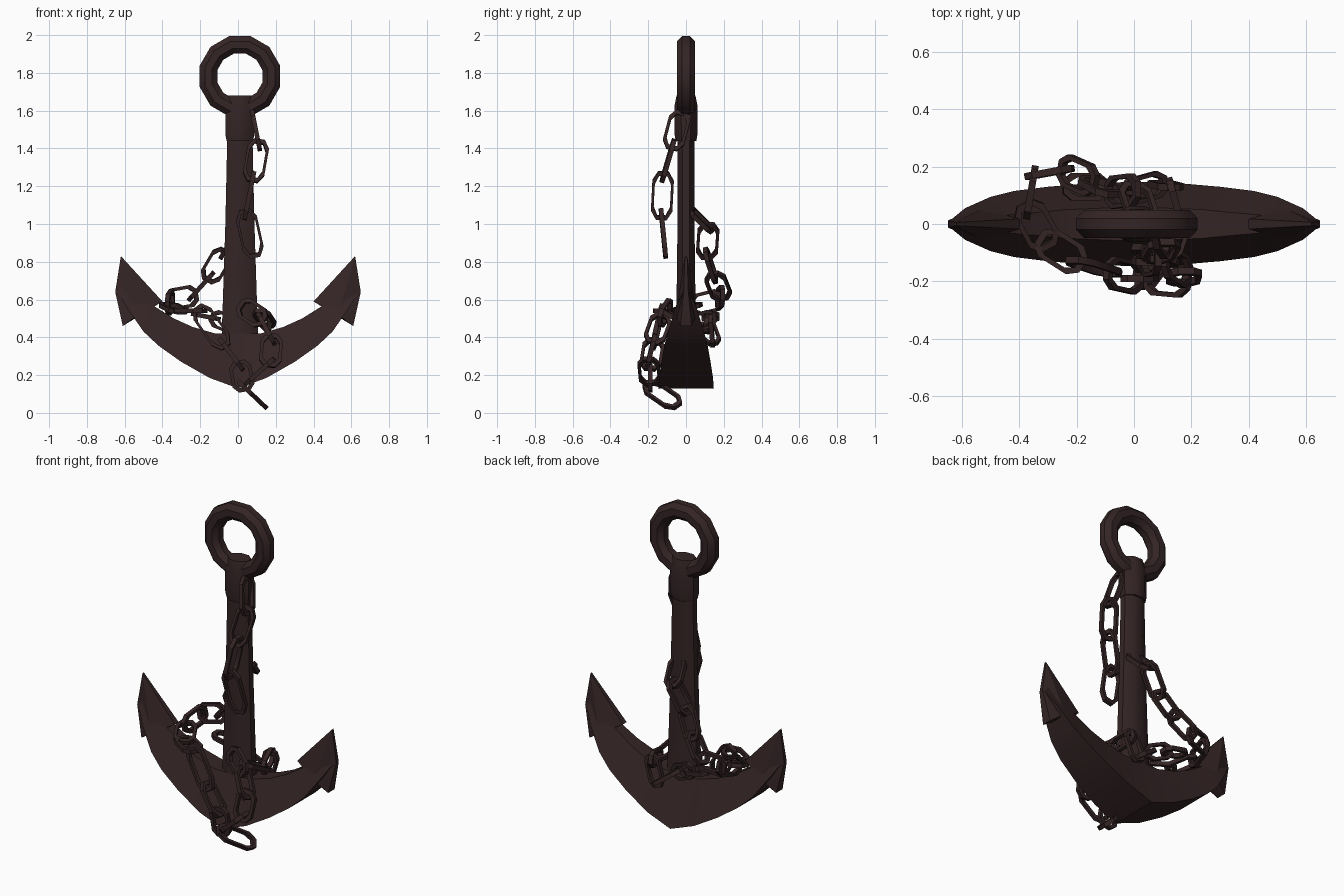
import bpy, bmesh, math
from mathutils import Vector

cube = bpy.data.objects.get("Cube")
if cube:
    bpy.data.objects.remove(cube, do_unlink=True)

iron = bpy.data.materials.new("dark_brown_iron")
iron.use_nodes = True
COLOUR = (0.035, 0.018, 0.019, 1)
iron.diffuse_color = COLOUR
iron.node_tree.nodes["Principled BSDF"].inputs["Base Color"].default_value = COLOUR


def finish(name, bm, angle=40):
    bmesh.ops.recalc_face_normals(bm, faces=bm.faces[:])
    mesh = bpy.data.meshes.new(name)
    bm.to_mesh(mesh)
    bm.free()
    mesh.materials.append(iron)
    obj = bpy.data.objects.new(name, mesh)
    bpy.context.collection.objects.link(obj)
    bpy.ops.object.select_all(action='DESELECT')
    obj.select_set(True)
    bpy.context.view_layer.objects.active = obj
    bpy.ops.object.shade_smooth_by_angle(angle=math.radians(angle))
    return obj


def loft(bm, rings, cyclic=False):
    """Skin a list of point rings, capping the ends unless cyclic."""
    rows = [[bm.verts.new(p) for p in ring] for ring in rings]
    pairs = list(zip(rows, rows[1:]))
    if cyclic:
        pairs.append((rows[-1], rows[0]))
    else:
        bm.faces.new(rows[0])
        bm.faces.new(rows[-1])
    for a, b in pairs:
        for i in range(len(a)):
            j = (i + 1) % len(a)
            bm.faces.new((a[i], a[j], b[j], b[i]))


def tube_loop(bm, path, centre, normal, radius, sides):
    """Sweep a round section around a flat closed path."""
    rings = []
    for p in path:
        out = (p - centre).normalized()
        angles = [math.tau * (k + 0.5) / sides for k in range(sides)]
        rings.append([p + radius * (out * math.cos(a) + normal * math.sin(a))
                      for a in angles])
    loft(bm, rings, cyclic=True)


def column(name, stations, sides=8):
    """Faceted post from (z, half width, half depth) stations."""
    bm = bmesh.new()
    grow = 1 / math.cos(math.pi / sides)
    angles = [math.tau * (k + 0.5) / sides for k in range(sides)]
    loft(bm, [[(0.01 + w * grow * math.cos(a), d * grow * math.sin(a), z)
               for a in angles] for z, w, d in stations])
    return finish(name, bm)


# Shank and the collar under the ring
column("shank", [(0.3, 0.1, 0.065), (0.6, 0.09, 0.05), (1.0, 0.077, 0.045),
                 (1.5, 0.066, 0.045)])
column("collar", [(1.44, 0.07, 0.055), (1.47, 0.076, 0.06),
                  (1.62, 0.076, 0.062), (1.68, 0.062, 0.05)])

# Ring at the top
bm = bmesh.new()
hub = Vector((0.01, 0, 1.782))
path = [hub + 0.172 * Vector((math.cos(a), 0, math.sin(a)))
        for a in (math.tau * (k + 0.5) / 12 for k in range(12))]
tube_loop(bm, path, hub, Vector((0, 1, 0)), 0.052, 8)
finish("ring", bm)

# Curved arms: outer x, z, half width, then inner x, z, half width
half = [(0, 0.13, 0.147, 0, 0.42, 0.06),
        (0.15, 0.185, 0.143, 0.12, 0.42, 0.055),
        (0.3, 0.27, 0.13, 0.24, 0.455, 0.05),
        (0.42, 0.355, 0.115, 0.34, 0.5, 0.04),
        (0.5, 0.43, 0.095, 0.46, 0.575, 0.03),
        (0.59, 0.56, 0.055, 0.54, 0.64, 0.02),
        (0.645, 0.65, 0.01, 0.62, 0.7, 0.01)]
arms = [(-a, b, c, -d, e, f) for a, b, c, d, e, f in reversed(half[1:])] + half
bm = bmesh.new()
loft(bm, [[(xo, -wo, zo), (xo, wo, zo), (xi, wi, zi), (xi, -wi, zi)]
          for xo, zo, wo, xi, zi, wi in arms])
finish("arms", bm)

# Arrow shaped flukes
for side, label in ((1, "left"), (-1, "right")):
    bm = bmesh.new()
    for x, w, z in ((0.62, 0.006, 0.83), (0.65, 0.012, 0.64), (0.61, 0.03, 0.46),
                    (0.4, 0.018, 0.59), (0.53, 0.055, 0.52)):
        for s in (1, -1):
            bm.verts.new((side * x, s * w, z))
    bmesh.ops.convex_hull(bm, input=bm.verts[:])
    finish(label + "_fluke", bm, 25)


def chain(name, joints, turned=False, width=0.05, radius=0.017):
    """Octagonal links between joints, each turned a quarter from the last."""
    bm = bmesh.new()
    joints = [Vector(j) for j in joints]
    for a, b in zip(joints, joints[1:]):
        along = (b - a).normalized()
        ref = Vector((0, 0, 1)) if abs(along.y) > 0.8 else Vector((0, 1, 0))
        across = along.cross(ref).normalized()
        normal = along.cross(across)
        if turned:
            across, normal = normal, across
        turned = not turned
        h = (b - a).length / 2 + radius
        mid = (a + b) / 2
        corners = [(1, 0.5), (0.6, 1), (-0.6, 1), (-1, 0.5),
                   (-1, -0.5), (-0.6, -1), (0.6, -1), (1, -0.5)]
        path = [mid + along * h * u + across * width * v for u, v in corners]
        tube_loop(bm, path, mid, normal, radius, 4)
    return finish(name, bm, 30)


# Chain hanging in front of the shank
chain("front_chain", [(0.08, -0.03, 1.57), (0.11, -0.07, 1.42),
                      (0.08, -0.12, 1.25), (0.04, -0.13, 1.05),
                      (0.085, -0.11, 0.85)], turned=True)

# Chain from behind the shank down to the right arm
chain("back_chain", [(0.03, 0.03, 1.07), (0.0, 0.12, 0.98), (-0.08, 0.11, 0.84),
                     (-0.15, 0.15, 0.72), (-0.24, 0.19, 0.62),
                     (-0.35, 0.17, 0.6)])

# Chain over the right arm, across the front and under the crown
chain("draped_chain", [(-0.35, 0.17, 0.6), (-0.37, 0.05, 0.57),
                       (-0.31, -0.06, 0.54), (-0.2, -0.13, 0.54),
                       (-0.08, -0.17, 0.37), (0.01, -0.19, 0.25),
                       (0.03, -0.19, 0.14), (0.125, -0.06, 0.05)], turned=True)

# Chain climbing the front and wrapping around the foot of the shank
chain("wrapped_chain", [(0.06, -0.19, 0.17), (0.17, -0.2, 0.27),
                        (0.18, -0.17, 0.39), (0.12, -0.13, 0.5),
                        (0.03, -0.09, 0.56)], turned=True)
chain("rear_chain", [(0.12, -0.1, 0.53), (0.16, 0.02, 0.47), (0.13, 0.13, 0.5),
                     (0.09, 0.14, 0.38), (-0.02, 0.11, 0.46),
                     (-0.12, 0.13, 0.5), (-0.22, 0.13, 0.52)], width=0.04)
